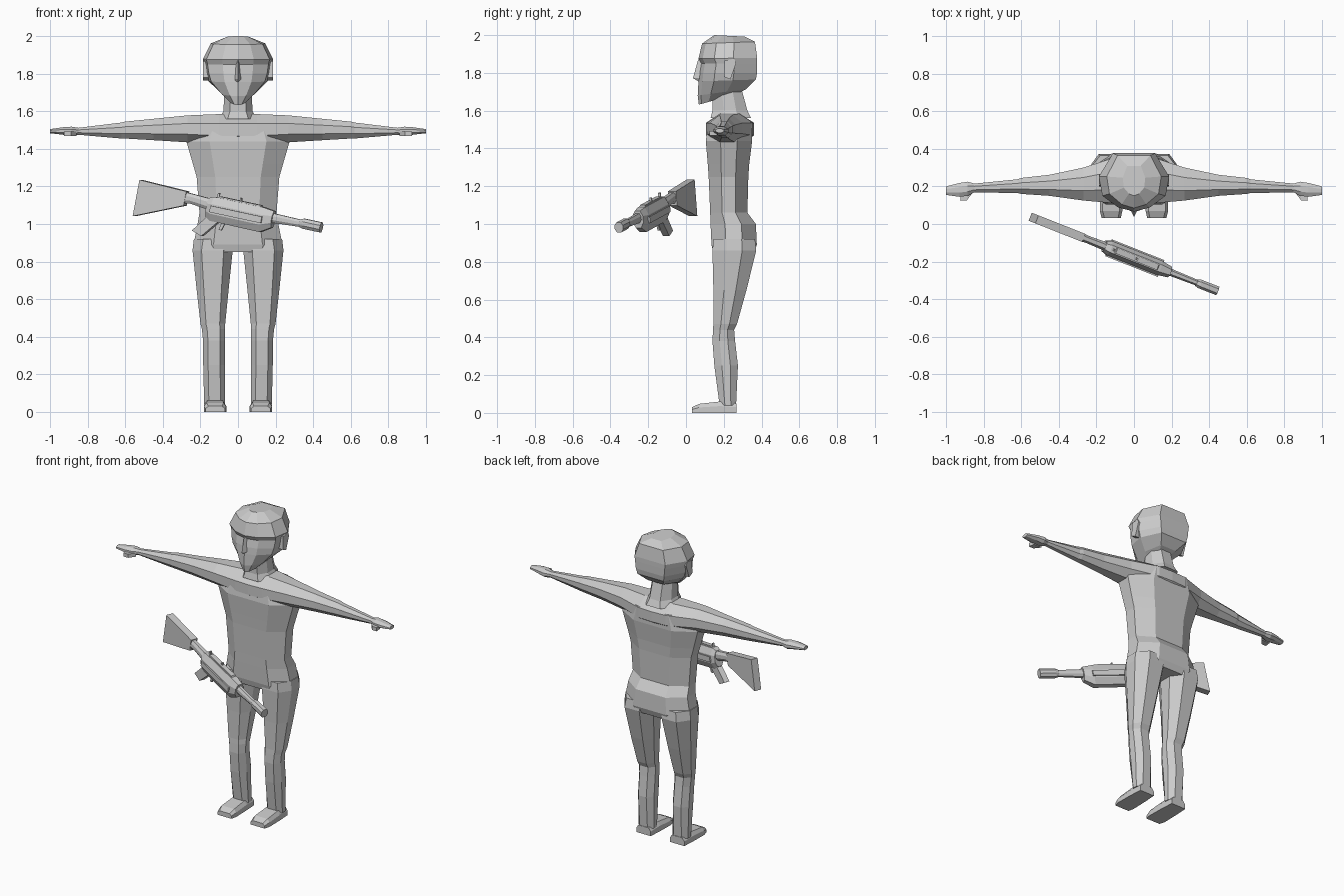
import bpy, bmesh
from mathutils import Vector, Matrix

grey = bpy.data.materials.new("plain grey")
grey.diffuse_color = (0.6, 0.6, 0.6, 1)


def loft(name, rings, mirror=False):
    """Skin a list of closed rings and cap both ends."""
    bm = bmesh.new()
    vs = [[bm.verts.new(p) for p in r] for r in rings]
    n = len(rings[0])
    for a, b in zip(vs, vs[1:]):
        for i in range(n):
            j = (i + 1) % n
            bm.faces.new((a[i], a[j], b[j], b[i]))
    bm.faces.new(vs[0])
    bm.faces.new(vs[-1])
    bmesh.ops.recalc_face_normals(bm, faces=bm.faces)
    me = bpy.data.meshes.new(name)
    bm.to_mesh(me)
    bm.free()
    me.materials.append(grey)
    ob = bpy.data.objects.new(name, me)
    bpy.context.collection.objects.link(ob)
    if mirror:
        pivot = ob.modifiers.new("mirror", 'MIRROR')
        pivot.use_axis[0] = True
    return ob


# half outlines as (width fraction, depth fraction), front to back
BODY = [(.55, 0), (1, .32), (1, .68), (.5, 1)]
HEAD = [(0, 0), (.45, .07), (.9, .27), (1, .6), (.6, 1)]


def ring(half, cx, hw, yf, yb, zf, zb=None):
    zb = zf if zb is None else zb
    pts = [(fx, fy) for fx, fy in half]
    pts += [(-fx, fy) for fx, fy in reversed(half) if fx]
    return [(cx + fx * hw, yf + (yb - yf) * fy, zf + (zb - zf) * fy) for fx, fy in pts]


# torso and pelvis: z, half width, front, back
loft("torso", [ring(BODY, 0, w, f, b, z) for z, w, f, b in [
    (.85, .225, .145, .36), (.89, .237, .135, .375), (1.0, .215, .13, .37),
    (1.06, .205, .128, .325), (1.25, .22, .12, .33), (1.32, .24, .115, .335),
    (1.44, .275, .105, .35), (1.54, .23, .12, .35)]])

# legs: z, centre, half width, front, back
loft("legs", [ring(BODY, c, w, f, b, z) for z, c, w, f, b in [
    (.92, .125, .11, .145, .365), (.86, .135, .107, .14, .372),
    (.65, .135, .085, .145, .32), (.47, .134, .066, .145, .27),
    (.44, .13, .062, .143, .255), (.38, .128, .058, .14, .26),
    (.25, .127, .058, .15, .275), (.04, .124, .056, .178, .265)]], True)

# feet: y, inner, outer, height
loft("feet", [[(i, y, 0), (o, y, 0), (o, y, h * .6), (o - .015, y, h), (i + .015, y, h), (i, y, h * .6)]
              for y, i, o, h in [(.268, .07, .175, .05), (.18, .065, .18, .06),
                                 (.07, .062, .182, .048), (.032, .07, .172, .03)]], True)

# shoulders and outstretched arms: x, front, back, bottom, top
half_arm = [(.1, .11, .355, 1.42, 1.585), (.27, .125, .30, 1.435, 1.578),
            (.45, .15, .262, 1.446, 1.56), (.6, .16, .245, 1.455, 1.545),
            (.62, .165, .238, 1.455, 1.54), (.85, .168, .215, 1.475, 1.512),
            (.885, .15, .225, 1.468, 1.518), (.93, .145, .218, 1.475, 1.515),
            (1.0, .155, .2, 1.483, 1.505)]
arm_fr = [(.3, 0), (.75, 0), (1, .3), (1, .7), (.7, 1), (.3, 1), (0, .7), (0, .3)]
spans = [(-r[0],) + r[1:] for r in reversed(half_arm)]
spans += [(0, .105, .36, 1.42, 1.585)] + half_arm
loft("arms", [[(x, f + (b - f) * u, lo + (hi - lo) * v) for u, v in arm_fr]
              for x, f, b, lo, hi in spans])
loft("thumbs", [[(x0, y, 1.468), (x1, y, 1.468), (x1, y, 1.492), (x0, y, 1.492)]
                for y, x0, x1 in [(.165, .86, .92), (.125, .89, .925)]], True)

# neck
loft("neck", [ring(BODY, 0, .10, .13, .345, 1.56), ring(BODY, 0, .078, .14, .325, 1.60),
              ring(BODY, 0, .07, .14, .29, 1.73)])

# head: half width, front, back, front height, back height
loft("head", [ring(HEAD, 0, *r) for r in [
    (.045, .068, .26, 1.632, 1.685), (.095, .062, .32, 1.68, 1.715),
    (.158, .066, .37, 1.755, 1.765), (.172, .07, .376, 1.80, 1.80),
    (.18, .08, .377, 1.85, 1.85), (.187, .066, .377, 1.875, 1.88),
    (.145, .085, .365, 1.955, 1.965), (.06, .15, .31, 2.0, 1.992)]])
# nose
loft("nose", [[(-w, .10, z), (0, y, z), (w, .10, z)]
              for z, w, y in [(1.755, .028, .066), (1.772, .03, .037), (1.87, .012, .064)]])
# ears
loft("ears", [[(x, .20, 1.78), (x, .235, 1.765), (x, .265, 1.85), (x, .255, 1.875), (x, .205, 1.865)]
              for x in (.15, .187)], True)

# rifle frame: long axis, sideways axis, up axis
u = Vector((.912, -.361, -.196)).normalized()
n = (Vector((0, 0, 1)) - u * u.z).normalized()
w = n.cross(u)
frame = Matrix.Translation((0, -.18, 1.08)) @ Matrix((u, w, n)).transposed().to_4x4()


def plate(name, profile, width, offset=0.0):
    """Side profile extruded across the rifle."""
    ob = loft(name, [[(s, offset + d * width / 2, t) for s, t in profile] for d in (-1, 1)])
    ob.data.transform(frame)


def bar(name, sections):
    """Eight sided bar along the rifle: position, half width, bottom, top."""
    fr = [(-.5, 0), (.5, 0), (1, .3), (1, .7), (.5, 1), (-.5, 1), (-1, .7), (-1, .3)]
    ob = loft(name, [[(s, a * hw, lo + (hi - lo) * v) for a, v in fr] for s, hw, lo, hi in sections])
    ob.data.transform(frame)


plate("rifle_stock", [(-.575, .043), (-.575, -.154), (-.3, -.042), (-.3, .035)], .046)
bar("rifle_wrist", [(-.32, .022, -.035, .03), (-.27, .02, -.025, .028), (-.14, .024, -.04, .022)])
bar("rifle_receiver", [(-.17, .03, -.075, .025), (-.14, .04, -.092, .038),
                       (.15, .04, -.095, .038), (.21, .03, -.06, .03)])
for side in (-1, 1):
    plate("rifle_side_rail", [(-.14, -.01), (-.14, -.045), (.16, -.045), (.16, -.01)], .012, side * .042)
plate("rifle_top_rail", [(-.12, .03), (.14, .03), (.13, .046), (-.11, .046)], .03)
plate("rifle_grip", [(-.15, -.06), (-.23, -.163), (-.172, -.182), (-.085, -.08)], .036)
plate("rifle_trigger", [(-.075, -.085), (-.085, -.13), (-.07, -.13), (-.055, -.085)], .012)
for s in (-.13, .0):
    plate("rifle_sight", [(s, .03), (s + .016, .03), (s + .012, .062), (s + .004, .062)], .012)
bar("rifle_barrel", [(.18, .02, -.035, .018), (.40, .015, -.022, .014)])
bar("rifle_muzzle", [(.365, .018, -.025, .018), (.385, .024, -.03, .024), (.487, .024, -.03, .024)])
